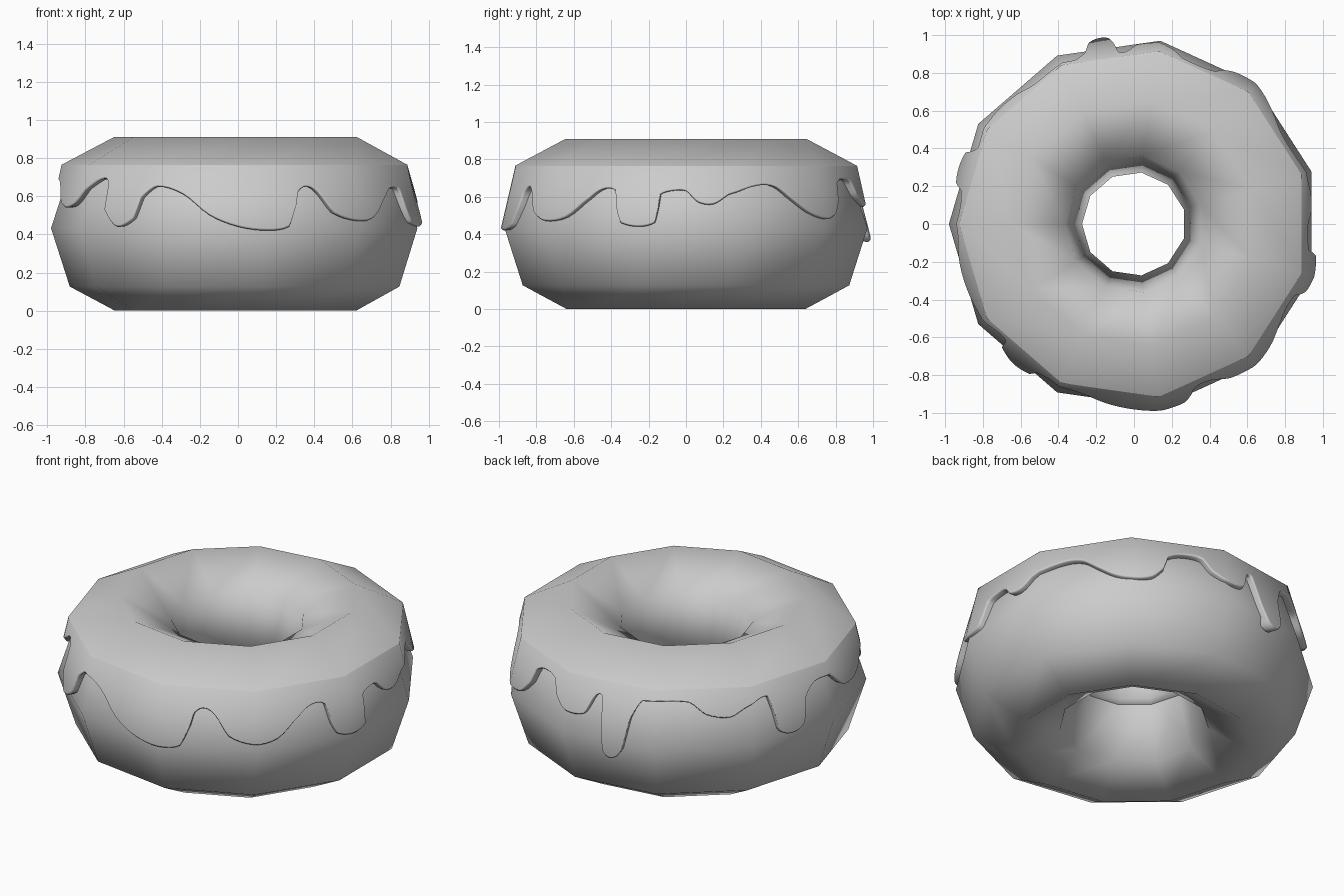
import bpy
from math import cos, sin, radians, pi
from mathutils import Vector

if "Cube" in bpy.data.objects:
    bpy.data.objects.remove(bpy.data.objects["Cube"])

SIDES = 11
STEP = 360 / SIDES


def make_object(name, verts, faces):
    mesh = bpy.data.meshes.new(name)
    mesh.from_pydata(verts, [], faces)
    mesh.update()
    mesh.shade_smooth()
    obj = bpy.data.objects.new(name, mesh)
    bpy.context.collection.objects.link(obj)
    return obj


def lathe(name, profile, closed):
    """Revolve (radius, z) points in 11 sides, one corner pointing to -x."""
    n = len(profile)
    verts = []
    for i in range(SIDES):
        a = radians(180 + i * STEP)
        verts += [(r * cos(a), r * sin(a), z) for r, z in profile]
    faces = []
    for i in range(SIDES):
        a, b = i * n, (i + 1) % SIDES * n
        for j in range(n if closed else n - 1):
            k = (j + 1) % n
            faces.append((a + j, b + j, b + k, a + k))
    return make_object(name, verts, faces)


# Dough ring: eight-sided cross-section
dough = [(0.645 + 0.335 * cos(k * pi / 4), 0.432 + 0.432 * sin(k * pi / 4)) for k in range(8)]
lathe("dough_ring", dough, True)

# Icing cap: from the outer shoulder over the top and down into the hole
lathe("icing_cap", [(0.925, 0.765), (0.65, 0.91), (0.365, 0.765),
                    (0.275, 0.44), (0.32, 0.42)], False)

# Icing drips: lower edge as (angle in degrees, height)
EDGE = [(-22.6, .52), (-21, .46), (-15, .44), (-10, .46), (-9, .54), (-8.5, .61), (-5, .63),
        (0, .63), (4, .57), (9, .56), (14, .61), (25, .66), (32, .65), (38, .58),
        (44, .51), (50, .48), (56, .50), (60, .57), (62, .66), (67, .69), (74, .68),
        (77, .60), (82, .55), (89, .56), (92, .66), (95, .67), (96.5, .48), (98, .38),
        (101, .36), (104, .41), (106, .58), (110, .69), (126, .69), (132, .62),
        (140, .60), (146, .65), (154, .68), (156, .58), (157, .48), (162, .45),
        (167, .48), (169, .60), (174, .67), (182, .67), (190, .57), (197, .54), (205, .56),
        (212, .63), (219, .69), (222.5, .66), (223, .52), (229, .44), (235, .48),
        (237, .59), (243, .65), (252, .61), (261, .50), (270, .44), (279, .42),
        (286, .44), (288.7, .54), (290, .62), (293, .65), (297, .62), (302, .51),
        (310, .47), (318, .49), (326, .59), (331, .64), (336, .63)]


def wrapped(i):
    turn, k = divmod(i, len(EDGE))
    return Vector((EDGE[k][0] + 360 * turn, EDGE[k][1]))


def edge_samples(steps=4):
    out = []
    for i in range(len(EDGE)):
        p0, p1, p2, p3 = (wrapped(i + d) for d in (-1, 0, 1, 2))
        lo, hi = min(p1.y, p2.y) - 0.01, max(p1.y, p2.y) + 0.01
        for s in range(steps):
            t = s / steps
            q = 0.5 * (2 * p1 + (p2 - p0) * t + (2 * p0 - 5 * p1 + 4 * p2 - p3) * t * t
                       + (3 * p1 - p0 - 3 * p2 + p3) * t ** 3)
            ang = p1.x + (p2.x - p1.x) * t
            out.append((ang, max(lo, min(hi, q.y))))
    return out


def icing_point(ang, z, inset=0.0):
    """Point on the icing skirt; facets round out towards the drip tips."""
    w = (0.765 - z) / 0.335
    facet = cos(radians(STEP / 2)) / cos(radians((ang - 180) % STEP - STEP / 2))
    r = (0.925 + 0.075 * w) * (facet + (1 - facet) * 0.6 * w) - inset
    a = radians(ang)
    return (r * cos(a), r * sin(a), z)


verts, normals, faces = [], [], []
ROWS = 7
samples = edge_samples()
for ang, z_end in samples:
    a = radians(ang)
    for k in range(5):
        z = 0.765 + (z_end + 0.012 - 0.765) * k / 4
        verts.append(icing_point(ang, z))
        up = (z - 0.43) / 0.335
        normals.append(Vector((cos(a), sin(a), 0.75 * up)).normalized())
    # rounded rim that tucks into the dough
    verts += [icing_point(ang, z_end, 0.015), icing_point(ang, z_end + 0.005, 0.07)]
    normals += [Vector(), Vector()]
count = len(samples)
for i in range(count):
    a, b = i * ROWS, (i + 1) % count * ROWS
    for j in range(ROWS - 1):
        faces.append((a + j, a + j + 1, b + j + 1, b + j))
drips = make_object("icing_drips", verts, faces)
drips.data.normals_split_custom_set_from_vertices(normals)
